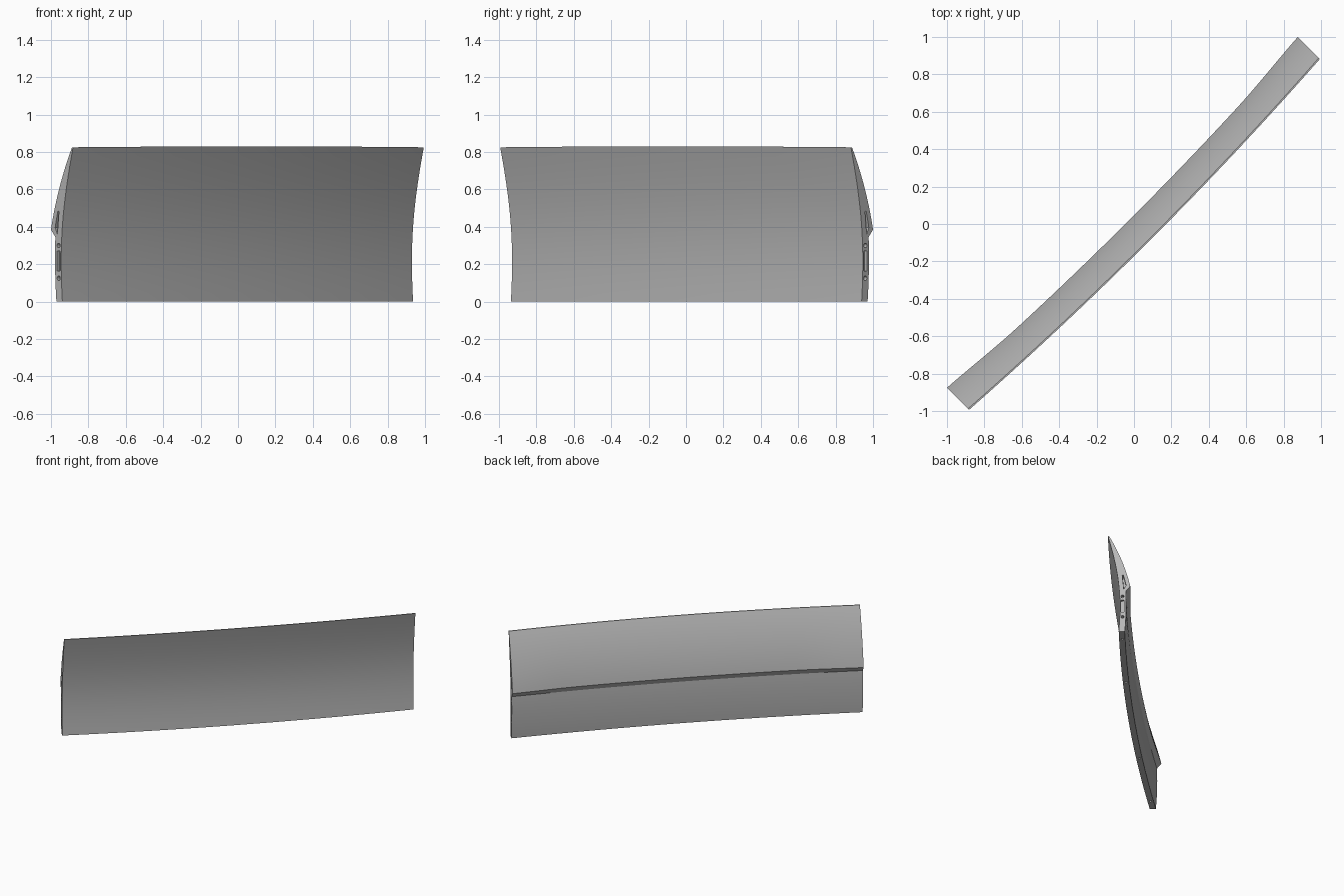
import bpy
import bmesh
import math
from mathutils import Vector
from mathutils.geometry import interpolate_bezier

cube = bpy.data.objects.get("Cube")
if cube:
    bpy.data.objects.remove(cube, do_unlink=True)

HALF = 1.326      # half length of the panel
BOW = 0.043       # lengthwise bulge
DIAG = math.sqrt(0.5)

grey = bpy.data.materials.new("panel_grey")
grey.use_nodes = True
COLOUR = (0.47, 0.47, 0.47, 1)
grey.diffuse_color = COLOUR
grey.node_tree.nodes["Principled BSDF"].inputs["Base Color"].default_value = COLOUR


def place(u, n, z):
    """Along the panel, out from its face, and up, turned onto the diagonal."""
    return Vector(((u + n) * DIAG, (u - n) * DIAG, z))


def bow(u):
    return BOW * (1 - (u / HALF) ** 2)


def loft(name, rings):
    """Closed solid through rings of equal point count."""
    bm = bmesh.new()
    loops = [[bm.verts.new(p) for p in ring] for ring in rings]
    for a, b in zip(loops, loops[1:]):
        for i in range(len(a)):
            j = (i + 1) % len(a)
            bm.faces.new((a[i], a[j], b[j], b[i]))
    bm.faces.new(loops[0])
    bm.faces.new(loops[-1])
    bmesh.ops.recalc_face_normals(bm, faces=bm.faces)
    mesh = bpy.data.meshes.new(name)
    bm.to_mesh(mesh)
    bm.free()
    mesh.materials.append(grey)
    obj = bpy.data.objects.new(name, mesh)
    bpy.context.collection.objects.link(obj)
    return obj


def curve(a, b, c, d, count):
    pts = [Vector((p[0], p[1], 0)) for p in (a, b, c, d)]
    return [(p.x, p.y) for p in interpolate_bezier(*pts, count)]


def section(u):
    """Outer concave face, then the back with its stepped ridge."""
    t = min(1, (HALF - abs(u)) / 0.5)
    pull = 0.012 * t * t * (3 - 2 * t)       # ridge stands out most at the ends
    crown = 0.005 * (1 - (u / HALF) ** 2)
    outer = curve((-0.002, 0), (-0.025, 0.3), (-0.006, 0.5), (0.079, 0.825 + crown), 20)
    upper = curve((0.071, 0.825 + crown), (-0.005, 0.68),
                  (-0.058 + pull / 2, 0.53), (-0.088 + pull, 0.385), 16)
    lower = curve((-0.055, 0.345), (-0.060, 0.25), (-0.058, 0.12), (-0.047, 0), 10)
    return [place(u, n + bow(u), z) for n, z in outer + upper + lower]


def circle(cx, cy, r):
    return [(cx + r * math.cos(k * math.tau / 16), cy + r * math.sin(k * math.tau / 16))
            for k in range(16)]


# Main curved panel
STEPS = 48
panel = loft("curved_panel", [section(HALF * (2 * i / STEPS - 1)) for i in range(STEPS + 1)])

# Recesses in both end faces: latch slot, two bolt holes, tapered pocket
end_shapes = [
    ([(-0.042, 0.165), (-0.018, 0.165), (-0.018, 0.27), (-0.042, 0.27)], 0.02),
    (circle(-0.03, 0.30, 0.012), 0.03),
    (circle(-0.03, 0.125, 0.012), 0.03),
    ([(-0.057, 0.395), (-0.040, 0.36), (-0.028, 0.48), (-0.036, 0.485)], 0.05),
]
cutters = []
for side in (-1, 1):
    for shape, depth in end_shapes:
        cutters.append(loft("end_cutter", [[place(side * u, n, z) for n, z in shape]
                                           for u in (HALF - depth, HALF + 0.05)]))

# Peg holes in the bottom edge
for u in (-1.21, -0.57, 0.57, 1.21):
    ring = circle(u, bow(u) - 0.025, 0.009)
    cutters.append(loft("bottom_cutter", [[place(a, n, z) for a, n in ring]
                                          for z in (-0.05, 0.025)]))

# Cut the recesses, then drop the cutters
bpy.context.view_layer.objects.active = panel
panel.select_set(True)
for cutter in cutters:
    cutter.hide_render = True
    mod = panel.modifiers.new("recess", "BOOLEAN")
    mod.operation = "DIFFERENCE"
    mod.solver = "EXACT"
    mod.object = cutter
    bpy.ops.object.modifier_apply(modifier=mod.name)
    bpy.data.objects.remove(cutter, do_unlink=True)

bpy.ops.object.shade_smooth_by_angle(angle=math.radians(30))
